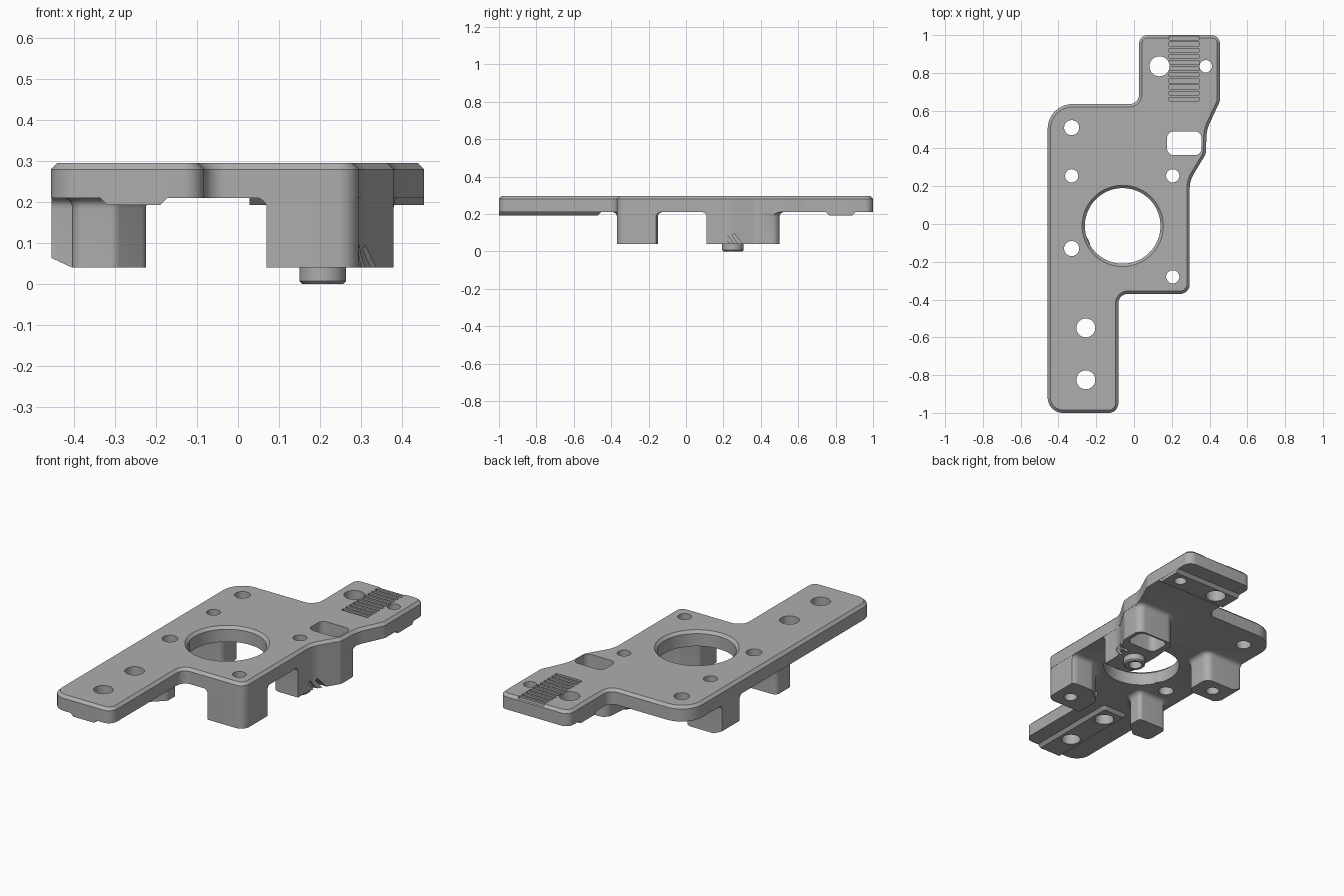
import bpy, bmesh
from math import radians, sin, cos, tan, pi
from mathutils import Vector, Matrix

if "Cube" in bpy.data.objects:
    bpy.data.objects.remove(bpy.data.objects["Cube"])

grey = bpy.data.materials.new("plain grey")
grey.use_nodes = True
GREY = (0.42, 0.42, 0.42, 1)
grey.diffuse_color = GREY
grey.node_tree.nodes["Principled BSDF"].inputs["Base Color"].default_value = GREY


def rounded(corners, steps=8):
    """Counter-clockwise outline with each (x, y, radius) corner filleted."""
    loop = []
    for i, (x, y, r) in enumerate(corners):
        p = Vector((x, y))
        a = (Vector(corners[i - 1][:2]) - p).normalized()
        b = (Vector(corners[(i + 1) % len(corners)][:2]) - p).normalized()
        half = a.angle(b) / 2
        t = r / tan(half)
        c = p + (a + b).normalized() * r / sin(half)
        v, w = p + a * t - c, p + b * t - c
        for k in range(steps + 1):
            loop.append(c + v.lerp(w, k / steps).normalized() * r)
    return loop


def rect(x0, x1, y0, y1, r):
    return rounded([(x0, y0, r), (x1, y0, r), (x1, y1, r), (x0, y1, r)])


def disc(x, y, r, n=40):
    return [Vector((x + r * cos(2 * pi * i / n), y + r * sin(2 * pi * i / n))) for i in range(n)]


def offset(loop, d):
    out = []
    for i, p in enumerate(loop):
        e, f = (p - loop[i - 1]).normalized(), (loop[(i + 1) % len(loop)] - p).normalized()
        n, m = Vector((e.y, -e.x)), Vector((f.y, -f.x))
        out.append(p + (n + m) * d / (1 + n.dot(m)))
    return out


def finish(name, bm):
    mesh = bpy.data.meshes.new(name)
    bm.to_mesh(mesh)
    bm.free()
    mesh.materials.append(grey)
    ob = bpy.data.objects.new(name, mesh)
    bpy.context.collection.objects.link(ob)
    return ob


def loft(name, loop, sections):
    """Solid through copies of the loop at (height, outward offset)."""
    bm = bmesh.new()
    rings = [[bm.verts.new((p.x, p.y, z)) for p in offset(loop, d)] for z, d in sections]
    n = len(loop)
    for lo, hi in zip(rings, rings[1:]):
        for i in range(n):
            j = (i + 1) % n
            bm.faces.new((lo[i], lo[j], hi[j], hi[i]))
    bm.faces.new(rings[0][::-1])
    bm.faces.new(rings[-1])
    return finish(name, bm)


def box(name, centre, size, rot=Matrix()):
    bm = bmesh.new()
    bmesh.ops.create_cube(bm, size=1)
    bm.transform(Matrix.Translation(centre) @ rot @ Matrix.Diagonal((*size, 1)))
    return finish(name, bm)


def combine(target, tool, operation):
    mod = target.modifiers.new(operation.lower(), "BOOLEAN")
    mod.operation, mod.object, mod.solver = operation, tool, "EXACT"
    bpy.context.view_layer.objects.active = target
    bpy.ops.object.modifier_apply(modifier=mod.name)
    bpy.data.objects.remove(tool)


BOTTOM, TOP, FOOT = 0.21, 0.295, 0.04
BEVEL = 0.015

# Stepped plate with a chamfered upper rim
outline = rounded([
    (-0.457, -1, 0.08), (-0.083, -1, 0.05), (-0.083, -0.37, 0.05), (0.295, -0.37, 0.05),
    (0.295, 0.23, 0.15), (0.38, 0.37, 0.05), (0.385, 0.5, 0.2), (0.455, 0.65, 0.06),
    (0.455, 1, 0.045), (0.027, 1, 0.045), (0.027, 0.635, 0.05), (-0.457, 0.635, 0.13)])
plate = loft("mounting_plate", outline, [(BOTTOM, 0), (TOP - BEVEL, 0), (TOP, -BEVEL)])

# Large central opening with a chamfered lip
combine(plate, loft("opening", disc(-0.06, -0.01, 0.2, 96),
                    [(0, 0), (TOP - BEVEL, 0), (TOP, BEVEL), (TOP + 0.05, BEVEL)]), "DIFFERENCE")

# Legs flare into the plate and stay within its outline
FLARE = 0.025
flare = [(FOOT, 0)] + [(BOTTOM - FLARE + FLARE * sin(a), FLARE * (1 - cos(a)))
                       for a in (k * pi / 10 for k in range(5))]
flare += [(BOTTOM + 0.001, FLARE), (BOTTOM + 0.03, FLARE)]
legs = {
    "right_back_leg": rect(-0.48, -0.225, 0.175, 0.335, 0.04),
    "right_front_leg": rounded([(-0.405, -0.36, 0.03), (-0.3, -0.37, 0.03),
                                (-0.225, -0.3, 0.03), (-0.225, -0.22, 0.02),
                                (-0.405, -0.22, 0.03)]),
    "left_front_leg": rounded([(0.07, -0.4, 0.03), (0.32, -0.4, 0.03), (0.32, -0.15, 0.06),
                               (0.16, -0.15, 0.04), (0.07, -0.23, 0.03)]),
    "slotted_block": rounded([(0.13, 0.11, 0.05), (0.33, 0.11, 0.02), (0.38, 0.3, 0.02),
                              (0.38, 0.5, 0.04), (0.145, 0.5, 0.05), (0.13, 0.34, 0.04)]),
}
for name, loop in legs.items():
    leg = loft(name, loop, flare)
    combine(leg, loft("trim", offset(outline, -0.001), [(-0.1, 0), (0.28, 0)]), "INTERSECT")
    if name == "right_back_leg":
        slope = Matrix.Rotation(radians(25), 4, "Y")
        combine(leg, box("foot_bevel", (-0.453, 0.25, 0.007), (0.4, 0.4, 0.1), slope), "DIFFERENCE")
    combine(plate, leg, "UNION")

# Raised pads under both ends
for name, loop in (("front_pad", rect(-0.32, -0.19, -1.1, -0.47, 0.005)),
                   ("back_pad", rect(-0.1, 0.6, 0.765, 0.89, 0.005))):
    pad = loft(name, loop, [(0.193, 0), (BOTTOM, 0.017), (BOTTOM + 0.02, 0.017)])
    combine(pad, loft("trim", offset(outline, -0.001), [(0, 0), (0.28, 0)]), "INTERSECT")
    combine(plate, pad, "UNION")

# Small boss at the opening and locating peg
combine(plate, loft("screw_boss", disc(-0.33, -0.13, 0.1), [(BOTTOM + 0.002, 0), (0.27, 0)]), "UNION")
combine(plate, loft("locating_peg", disc(0.207, 0.25, 0.057),
                    [(0, -0.007), (0.007, 0), (0.1, 0)]), "UNION")

# Through holes and the rounded slot
for x, y, r in ((-0.33, 0.51, 0.04), (-0.33, 0.255, 0.035), (-0.33, -0.13, 0.04),
                (0.205, 0.255, 0.035), (0.205, -0.28, 0.035), (-0.255, -0.55, 0.05),
                (-0.255, -0.825, 0.05), (0.135, 0.835, 0.053), (0.38, 0.835, 0.033)):
    combine(plate, loft("hole", disc(x, y, r), [(-0.1, 0), (0.4, 0)]), "DIFFERENCE")
combine(plate, loft("slot", rect(0.175, 0.358, 0.365, 0.49, 0.035),
                    [(-0.1, 0), (0.4, 0)]), "DIFFERENCE")

# Row of shallow grooves on the back arm
for i in range(11):
    groove = box("groove", (0.265, 0.66 + i * 0.0325, TOP), (0.16, 0.02, 0.02))
    combine(plate, groove, "DIFFERENCE")

# Two slanted slits in the side of the slotted block
for y in (0.235, 0.28):
    slit = box("slit", (0.32, y, 0.055), (0.06, 0.016, 0.09), Matrix.Rotation(radians(38), 4, "X"))
    combine(plate, slit, "DIFFERENCE")

bpy.ops.object.select_all(action="DESELECT")
plate.select_set(True)
bpy.context.view_layer.objects.active = plate
bpy.ops.object.shade_smooth_by_angle(angle=radians(30))
